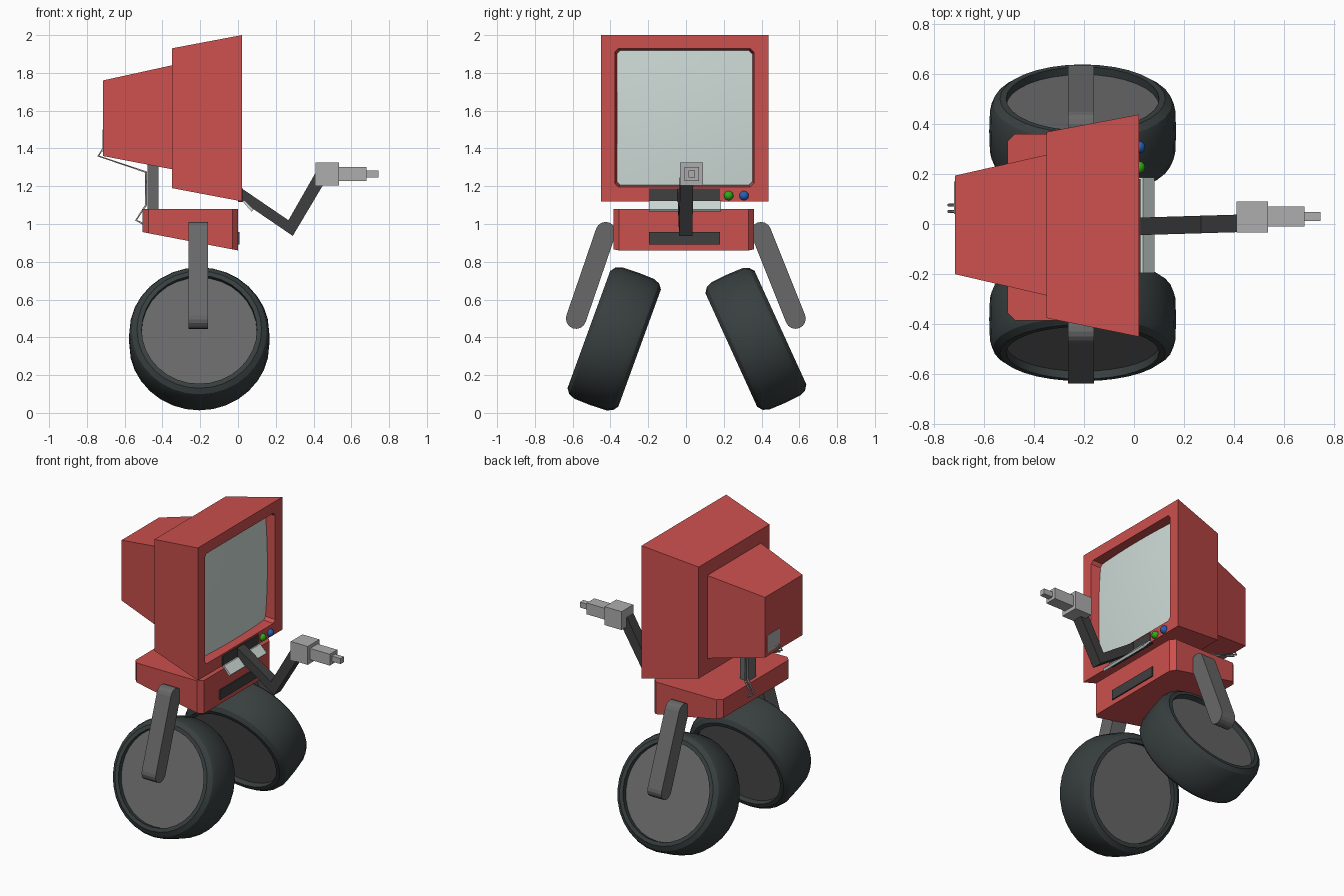
import bpy, bmesh
from math import sin, cos, pi, radians
from mathutils import Vector, Matrix

if "Cube" in bpy.data.objects:
    bpy.data.objects.remove(bpy.data.objects["Cube"])


def material(name, r, g, b):
    m = bpy.data.materials.new(name)
    m.diffuse_color = (r, g, b, 1)
    m.use_nodes = True
    m.node_tree.nodes["Principled BSDF"].inputs["Base Color"].default_value = m.diffuse_color
    return m


RED = material("red", 0.6, 0.08, 0.075)
RUBBER = material("rubber", 0.04, 0.05, 0.05)
DARK = material("dark_grey", 0.05, 0.05, 0.05)
MID = material("mid_grey", 0.14, 0.14, 0.14)
LIGHT = material("light_grey", 0.42, 0.42, 0.42)
GLASS = material("glass", 0.62, 0.71, 0.68)
GREEN = material("green", 0.03, 0.4, 0.01)
BLUE = material("blue", 0.02, 0.12, 0.45)


def finish(name, bm, mat, smooth=False):
    bmesh.ops.recalc_face_normals(bm, faces=bm.faces)
    me = bpy.data.meshes.new(name)
    bm.to_mesh(me)
    bm.free()
    ob = bpy.data.objects.new(name, me)
    bpy.context.collection.objects.link(ob)
    me.materials.append(mat)
    if smooth:
        bpy.ops.object.select_all(action='DESELECT')
        ob.select_set(True)
        bpy.context.view_layer.objects.active = ob
        bpy.ops.object.shade_smooth_by_angle(angle=radians(25))
    return ob


def loft(bm, rings, caps=(True, True), closed=False):
    vs = [[bm.verts.new(p) for p in r] for r in rings]
    n = len(vs[0])
    for a, b in zip(vs, vs[1:] + (vs[:1] if closed else [])):
        for i in range(n):
            j = (i + 1) % n
            bm.faces.new((a[i], a[j], b[j], b[i]))
    if not closed:
        for ring, cap in zip((vs[0], vs[-1]), caps):
            if cap:
                bm.faces.new(ring)
    return vs


def prism(name, pts, vec, mat):
    bm = bmesh.new()
    loft(bm, [pts, [Vector(p) + Vector(vec) for p in pts]])
    return finish(name, bm, mat)


def rect(x, y0, y1, z0, z1):
    return [(x, y0, z0), (x, y1, z0), (x, y1, z1), (x, y0, z1)]


def box(name, x0, x1, y0, y1, z0, z1, mat):
    return prism(name, rect(x0, y0, y1, z0, z1), (x1 - x0, 0, 0), mat)


# Monitor head: stepped tapering shell with a recessed screen opening
bm = bmesh.new()
vs = loft(bm, [rect(-0.715, -0.2, 0.193, 1.36, 1.76),
               rect(-0.35, -0.285, 0.276, 1.29, 1.84),
               rect(-0.35, -0.375, 0.367, 1.19, 1.93),
               rect(0.02, -0.45, 0.437, 1.12, 2.0),
               rect(0.02, -0.377, 0.36, 1.197, 1.928),
               rect(-0.05, -0.365, 0.35, 1.207, 1.918)])
bmesh.ops.bevel(bm, geom=[e for e in bm.edges
                          if any({a, b} == set(e.verts) for a, b in zip(vs[4], vs[5]))],
                offset=0.018, segments=1, affect='EDGES')
finish("monitor_shell", bm, RED)

# Slightly bulging screen
bm = bmesh.new()
bmesh.ops.create_grid(bm, x_segments=8, y_segments=8, size=1)
for v in bm.verts:
    u, w = v.co.x, v.co.y
    v.co = (-0.045 + 0.03 * (1 - (u * u + w * w) / 2), -0.007 + 0.358 * u, 1.5625 + 0.356 * w)
finish("screen", bm, GLASS, True)

# Mouth slot, tilted flap, knobs, rear panel
box("monitor_slot", 0.0, 0.026, -0.197, 0.18, 1.117, 1.187, DARK)
prism("slot_flap", [(0.02, -0.195, 1.125), (0.035, -0.195, 1.125),
                    (0.082, -0.195, 1.077), (0.072, -0.195, 1.065)], (0, 0.38, 0), GLASS)
for name, y, mat in (("green_knob", 0.226, GREEN), ("blue_knob", 0.307, BLUE)):
    bm = bmesh.new()
    bmesh.ops.create_uvsphere(bm, u_segments=16, v_segments=8, radius=0.025)
    bmesh.ops.translate(bm, verts=bm.verts, vec=(0.02, y, 1.15))
    finish(name, bm, mat, True)
box("rear_panel", -0.718, -0.7, 0.04, 0.17, 1.385, 1.5, LIGHT)

# Neck and base body with chamfered upright edges
box("neck", -0.48, -0.42, -0.05, 0.032, 1.05, 1.32, MID)
bm = bmesh.new()
side = [(-0.505, 1.08), (0, 1.08), (0, 0.86), (-0.505, 0.957)]
loft(bm, [[(x, y, z) for x, z in side] for y in (-0.385, 0.36)])
bmesh.ops.bevel(bm, geom=[e for e in bm.edges if abs(e.verts[0].co.x - e.verts[1].co.x) < 1e-4
                          and abs(e.verts[0].co.y - e.verts[1].co.y) < 1e-4],
                offset=0.03, segments=1, affect='EDGES')
finish("base_body", bm, RED)
box("base_slot", -0.02, 0.008, -0.197, 0.18, 0.892, 0.957, DARK)

# Twin cable from the rear panel to the base
for k, y in enumerate((0.05, 0.075)):
    cu = bpy.data.curves.new("cable", 'CURVE')
    cu.dimensions = '3D'
    cu.bevel_depth = 0.006
    cu.bevel_resolution = 1
    path = [(-0.7, 1.42), (-0.74, 1.36), (-0.487, 1.275), (-0.487, 1.1), (-0.54, 1.02), (-0.5, 1.0)]
    sp = cu.splines.new('POLY')
    sp.points.add(len(path) - 1)
    for p, (x, z) in zip(sp.points, path):
        p.co = (x, y, z, 1)
    ob = bpy.data.objects.new(f"cable_{k + 1}", cu)
    bpy.context.collection.objects.link(ob)
    cu.materials.append(LIGHT)

# Bent arm and stepped hand
prism("arm", [(x, -0.045 + 0.03 * x, z) for x, z in
              [(0.01, 1.195), (0.267, 1.02), (0.41, 1.27), (0.47, 1.24), (0.29, 0.937), (0.01, 1.128)]],
      (0, 0.07, 0), DARK)
box("hand_block", 0.41, 0.535, -0.033, 0.09, 1.203, 1.325, LIGHT)
box("hand_finger", 0.535, 0.68, -0.009, 0.07, 1.228, 1.303, LIGHT)
box("hand_tip", 0.68, 0.745, 0.012, 0.048, 1.247, 1.283, LIGHT)


# Legs: capsule profiles in the y-z plane, extruded across x
def leg(name, top, bottom, r=0.054):
    d = Vector(top) - Vector(bottom)
    a = Vector((1, 0)).angle_signed(d) * -1
    pts = []
    for c, start in ((top, a - pi / 2), (bottom, a + pi / 2)):
        pts += [(-0.263, c[0] + r * cos(start + pi * i / 8), c[1] + r * sin(start + pi * i / 8))
                for i in range(9)]
    prism(name, pts, (0.103, 0, 0), MID)


leg("left_leg", (-0.425, 0.957), (-0.582, 0.499))
leg("right_leg", (0.397, 0.957), (0.58, 0.499))


# Wheels: lathed tyre plus hub disc, tilted about x
def ring(r, w, n=32):
    return [(r * cos(2 * pi * i / n), w, r * sin(2 * pi * i / n)) for i in range(n)]


def wheel(side, y, tilt):
    place = Matrix.Translation((-0.205, y, 0.392)) @ Matrix.Rotation(radians(tilt), 4, 'X')
    half = [(0.305, 0.143), (0.33, 0.143), (0.357, 0.123), (0.37, 0.09)]
    prof = half + [(0.373, 0)] + [(r, -w) for r, w in reversed(half)]
    bm = bmesh.new()
    loft(bm, [ring(r, w) for r, w in prof], closed=True)
    bm.transform(place)
    finish(side + "_tyre", bm, RUBBER, True)
    bm = bmesh.new()
    loft(bm, [ring(0.306, -0.11), ring(0.306, 0.11)])
    bm.transform(place)
    finish(side + "_hub", bm, MID)


wheel("left", -0.38, -20)
wheel("right", 0.37, 24.5)
